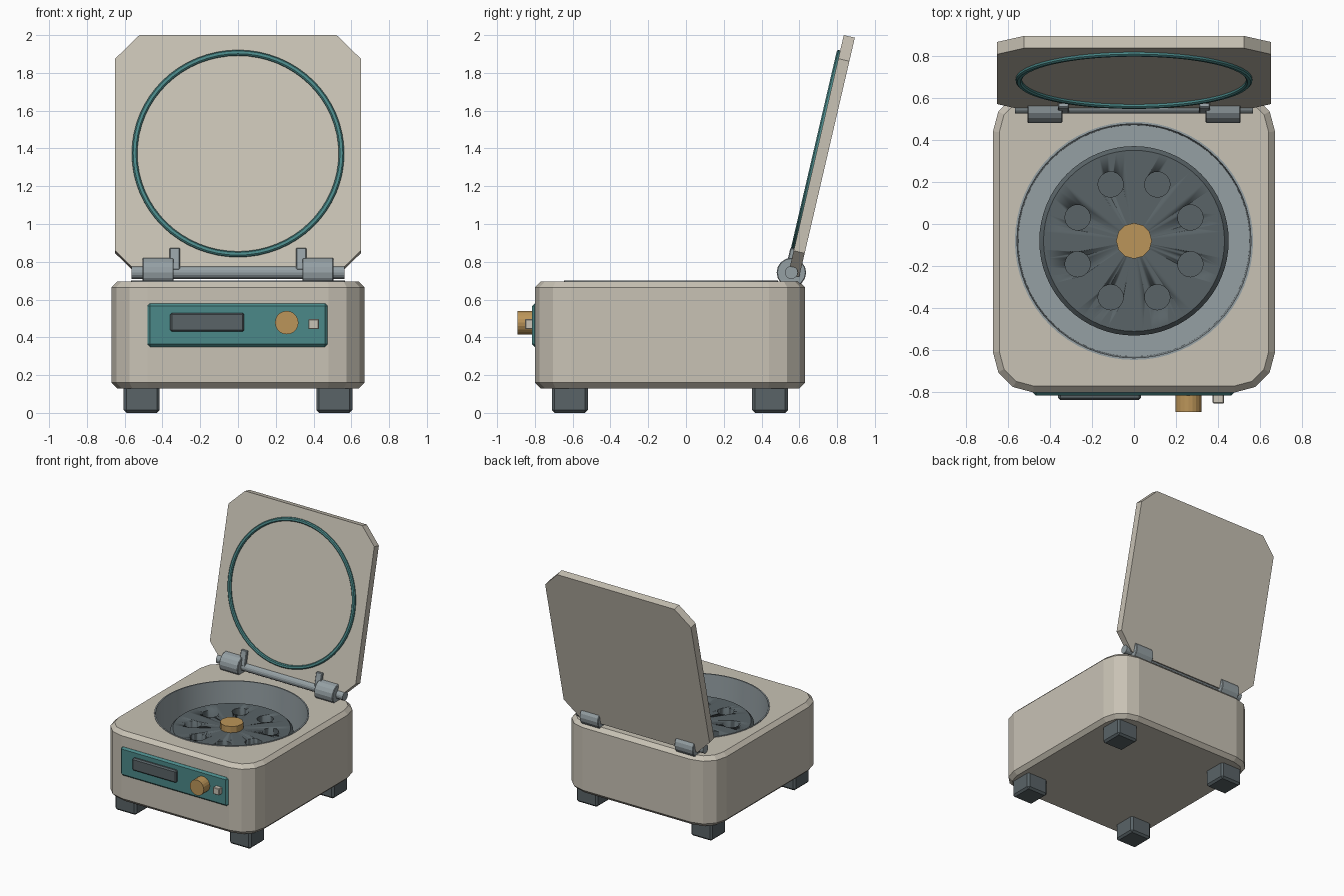
import bpy, bmesh
from math import pi, sin, cos, radians
from mathutils import Matrix

if "Cube" in bpy.data.objects:
    bpy.data.objects.remove(bpy.data.objects["Cube"])

def material(name, r, g, b):
    m = bpy.data.materials.new(name)
    m.diffuse_color = (r, g, b, 1)
    m.use_nodes = True
    m.node_tree.nodes["Principled BSDF"].inputs["Base Color"].default_value = m.diffuse_color
    return m

CREAM = material("cream", 0.58, 0.54, 0.46)
TEAL = material("teal", 0.07, 0.25, 0.25)
DARK = material("dark", 0.10, 0.125, 0.135)
METAL = material("metal", 0.30, 0.35, 0.37)
BRASS = material("brass", 0.50, 0.30, 0.10)

CY = -0.08                                    # centre of the chamber in y
LID = Matrix.Translation((0, 0.57, 0.727)) @ Matrix.Rotation(radians(-13.1), 4, 'X')
ALONG_X = Matrix.Rotation(pi / 2, 4, 'Y')
ALONG_Y = Matrix.Rotation(pi / 2, 4, 'X')

def finish(name, bm, mat, smooth=False, matrix=None):
    if matrix is not None:
        bm.transform(matrix)
    bmesh.ops.recalc_face_normals(bm, faces=bm.faces)
    me = bpy.data.meshes.new(name)
    bm.to_mesh(me)
    bm.free()
    ob = bpy.data.objects.new(name, me)
    bpy.context.collection.objects.link(ob)
    if mat:
        me.materials.append(mat)
    activate(ob)
    if smooth:
        bpy.ops.object.shade_smooth_by_angle(angle=radians(32))
    return ob

def activate(ob):
    bpy.ops.object.select_all(action='DESELECT')
    ob.select_set(True)
    bpy.context.view_layer.objects.active = ob

def box(name, x, y, z, mat, bevel=0.0, matrix=None):
    bm = bmesh.new()
    bmesh.ops.create_cube(bm, size=1)
    size = Matrix.Diagonal((x[1] - x[0], y[1] - y[0], z[1] - z[0], 1))
    bm.transform(Matrix.Translation((sum(x) / 2, sum(y) / 2, sum(z) / 2)) @ size)
    if bevel:
        bmesh.ops.bevel(bm, geom=bm.edges[:], offset=bevel, segments=1, affect='EDGES')
    return finish(name, bm, mat, False, matrix)

def cylinder(name, loc, r, depth, mat, sides=24, turn=Matrix(), bevel=0.0):
    bm = bmesh.new()
    bmesh.ops.create_cone(bm, cap_ends=True, segments=sides, radius1=r, radius2=r, depth=depth)
    if bevel:
        rims = {e for f in bm.faces if len(f.verts) > 4 for e in f.edges}
        bmesh.ops.bevel(bm, geom=list(rims), offset=bevel, segments=1, affect='EDGES')
    return finish(name, bm, mat, sides >= 24, Matrix.Translation(loc) @ turn)

def prism(name, outline, z0, z1, mat, bevel=0.0, matrix=None):
    bm = bmesh.new()
    base = bm.faces.new([bm.verts.new((x, y, z0)) for x, y in outline])
    up = bmesh.ops.extrude_face_region(bm, geom=[base])['geom']
    bmesh.ops.translate(bm, vec=(0, 0, z1 - z0),
                        verts=[v for v in up if isinstance(v, bmesh.types.BMVert)])
    if bevel:
        rims = [e for e in bm.edges if abs(e.verts[0].co.z - e.verts[1].co.z) < 1e-5]
        bmesh.ops.bevel(bm, geom=rims, offset=bevel, segments=1, affect='EDGES')
    return finish(name, bm, mat, False, matrix)

def lathe(name, profile, mat, closed=False, steps=64, matrix=None):
    bm = bmesh.new()
    vs = [bm.verts.new((r, 0, z)) for r, z in profile]
    es = [bm.edges.new(p) for p in zip(vs, vs[1:])]
    if closed:
        es.append(bm.edges.new((vs[-1], vs[0])))
    bmesh.ops.spin(bm, geom=vs + es, cent=(0, 0, 0), axis=(0, 0, 1), angle=2 * pi, steps=steps)
    bmesh.ops.remove_doubles(bm, verts=bm.verts, dist=1e-4)
    return finish(name, bm, mat, True, matrix)

def cut(ob, cutter):
    mod = ob.modifiers.new("cut", 'BOOLEAN')
    mod.operation, mod.solver, mod.object = 'DIFFERENCE', 'EXACT', cutter
    activate(ob)
    bpy.ops.object.modifier_apply(modifier=mod.name)
    bpy.data.objects.remove(cutter)

# housing with faceted vertical corners and a round well
R, HX, Y0, Y1 = 0.19, 0.67, -0.80, 0.63
corners = [(HX - R, Y1 - R), (R - HX, Y1 - R), (R - HX, Y0 + R), (HX - R, Y0 + R)]
outline = [(cx + R * cos(pi / 2 * (q + k / 3)), cy + R * sin(pi / 2 * (q + k / 3)))
           for q, (cx, cy) in enumerate(corners) for k in range(4)]
housing = prism("housing", outline, 0.13, 0.695, CREAM, bevel=0.03)
cut(housing, cylinder("well_cutter", (0, CY, 0.65), 0.566, 0.70, None, 64))

# metal chamber, rotor with tube holes, hub
at_chamber = Matrix.Translation((0, CY, 0))
lathe("chamber_bowl", [(0, 0.33), (0.55, 0.33), (0.556, 0.70), (0.566, 0.70),
                       (0.566, 0.31), (0, 0.31)], METAL, matrix=at_chamber)
rotor = lathe("rotor", [(0, 0.34), (0.45, 0.34), (0.45, 0.56), (0.43, 0.58), (0, 0.58)],
              DARK, matrix=at_chamber)
for k in range(8):
    a = radians(22.5 + 45 * k)
    cut(rotor, cylinder("tube_cutter", (0.29 * cos(a), CY + 0.29 * sin(a), 0.54),
                        0.06, 0.22, None, 24))
cylinder("rotor_hub", (0, CY, 0.60), 0.085, 0.06, BRASS, 12)

# feet
for side, sx in (("left", -0.51), ("right", 0.51)):
    for end, y in (("front", -0.615), ("back", 0.445)):
        box(f"{end}_{side}_foot", (sx - 0.095, sx + 0.095), (y - 0.095, y + 0.095),
            (0, 0.145), DARK, 0.015)

# control panel
box("control_panel", (-0.48, 0.475), (-0.815, -0.78), (0.35, 0.58), TEAL, 0.014)
box("display", (-0.36, 0.033), (-0.837, -0.80), (0.43, 0.53), DARK, 0.01)
cylinder("control_knob", (0.258, -0.848, 0.478), 0.062, 0.09, BRASS, 20, ALONG_Y)
box("push_button", (0.373, 0.428), (-0.852, -0.80), (0.443, 0.497), CREAM, 0.004)

# open lid: chamfered plate, raised seal ring
C, W, H = 0.128, 0.65, 1.30
plate = [(W - C, 0), (W, C), (W, H - C), (W - C, H), (C - W, H), (-W, H - C), (-W, C), (C - W, 0)]
prism("lid", plate, -0.03, 0.03, CREAM, matrix=LID @ ALONG_Y)
lathe("lid_seal", [(0.533, 0.02), (0.533, 0.04), (0.54, 0.047), (0.555, 0.047),
                   (0.562, 0.04), (0.562, 0.02)], TEAL, closed=True,
      matrix=LID @ Matrix.Translation((0, 0, 0.655)) @ ALONG_Y)

# hinge: rod, knuckles and lid brackets
HY, HZ = 0.558, 0.743
cylinder("hinge_rod", (0, HY, HZ), 0.034, 1.13, METAL, 16, ALONG_X)
for side, s in (("left", -1), ("right", 1)):
    cylinder(f"{side}_hinge_knuckle", (s * 0.423, HY, HZ), 0.078, 0.165, METAL, 16, ALONG_X, 0.004)
    box(f"{side}_hinge_bracket", (s * 0.335 - 0.027, s * 0.335 + 0.027), (-0.05, -0.02),
        (0.02, 0.14), METAL, 0.005, LID)
